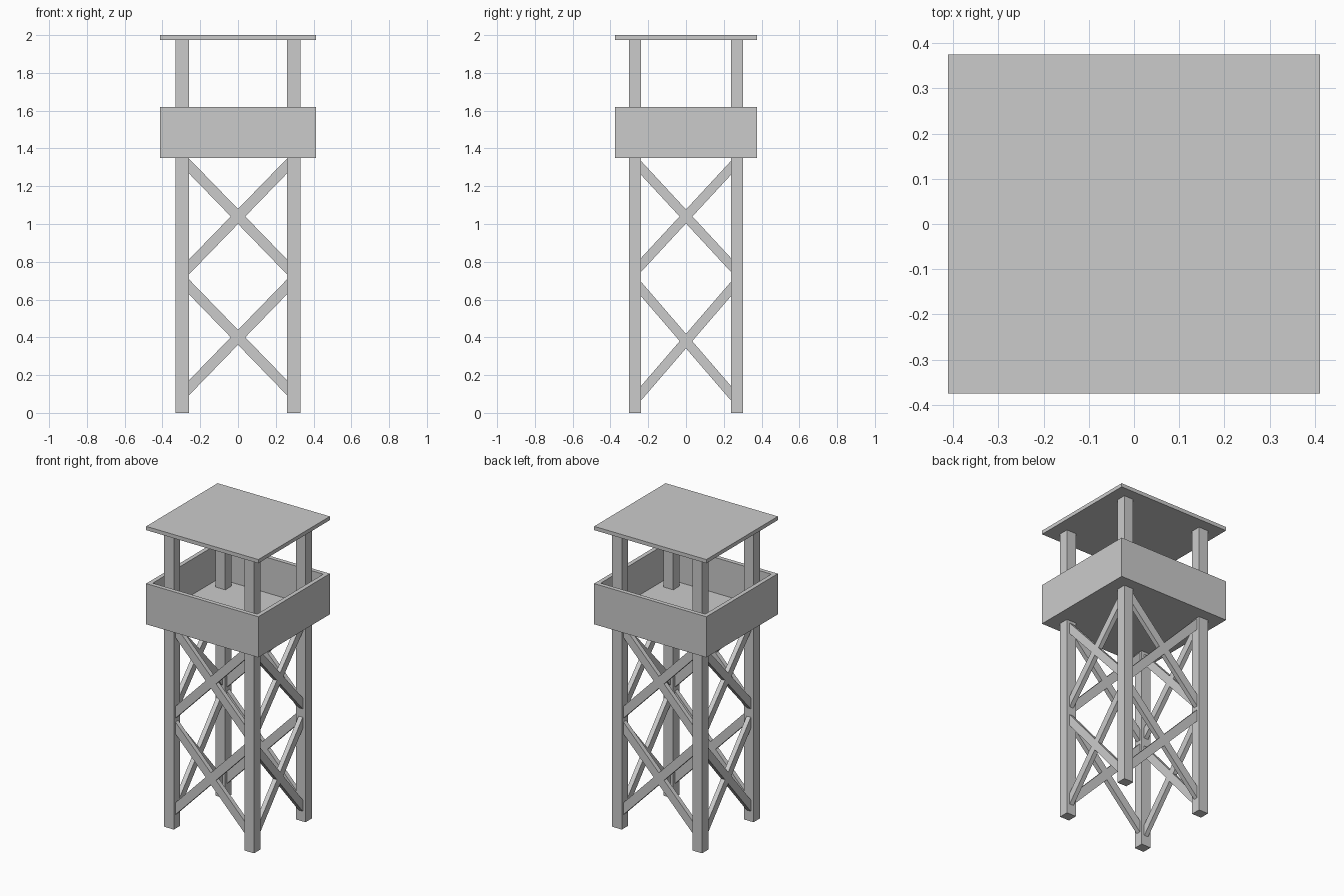
import bpy
from math import atan2, hypot
from mathutils import Matrix

if "Cube" in bpy.data.objects:
    bpy.data.objects.remove(bpy.data.objects["Cube"])


def box(name, lo, hi):
    """Axis-aligned box between two corners."""
    size = [h - l for l, h in zip(lo, hi)]
    mid = [(h + l) / 2 for l, h in zip(lo, hi)]
    bpy.ops.mesh.primitive_cube_add(size=1)
    ob = bpy.context.object
    ob.name = name
    ob.data.transform(Matrix.Translation(mid) @ Matrix.Diagonal((*size, 1)))
    return ob


def brace(name, axis, offset, half, z0, z1, width, depth=0.03):
    """Diagonal plank on one face, running from -half at z0 to +half at z1."""
    length = hypot(2 * half, z1 - z0)
    ob = box(name, (-length / 2, -depth / 2, -width / 2),
             (length / 2, depth / 2, width / 2))
    ob.data.transform(Matrix.Rotation(-atan2(z1 - z0, 2 * half), 4, 'Y'))
    if axis == 'Y':
        ob.data.transform(Matrix.Rotation(atan2(1, 0), 4, 'Z'))
        ob.location = (offset, 0, (z0 + z1) / 2)
    else:
        ob.location = (0, offset, (z0 + z1) / 2)


X, Y = 0.412, 0.375      # half size of cabin and roof
PX, PY = 0.295, 0.27     # post centres
T = 0.04                 # wall thickness

# Corner posts
for sx in (-1, 1):
    for sy in (-1, 1):
        cx, cy = sx * PX, sy * PY
        box("corner_post", (cx - 0.035, cy - 0.0325, 0), (cx + 0.035, cy + 0.0325, 1.98))

# Roof slab
box("roof", (-X, -Y, 1.975), (X, Y, 2.0))

# Open-topped lookout: inset the top face and push it down to the floor
cabin = box("lookout_platform", (-X, -Y, 1.35), (X, Y, 1.62))
bpy.ops.object.mode_set(mode='EDIT')
import bmesh
bm = bmesh.from_edit_mesh(cabin.data)
bm.normal_update()
top = max(bm.faces, key=lambda f: f.calc_center_median().z)
bmesh.ops.inset_region(bm, faces=[top], thickness=T)
floor = bmesh.ops.extrude_discrete_faces(bm, faces=[top])["faces"][0]
bmesh.ops.translate(bm, verts=floor.verts, vec=(0, 0, 1.385 - 1.62))
bmesh.update_edit_mesh(cabin.data)
bpy.ops.object.mode_set(mode='OBJECT')

# Cross braces: two stacked X shapes on each of the four sides
for axis, off, half, mids, slope, width in (
        ('X', PY, 0.28, (0.40, 1.04), 1.03, 0.055),
        ('Y', PX, 0.255, (0.38, 1.04), 1.16, 0.05)):
    for side in (-1, 1):
        for mid in mids:
            s = 1.08 if axis == 'Y' and mid > 1 else slope
            for d in (-1, 1):
                brace("cross_brace", axis, side * off, half,
                      mid - d * s * half, mid + d * s * half, width)
